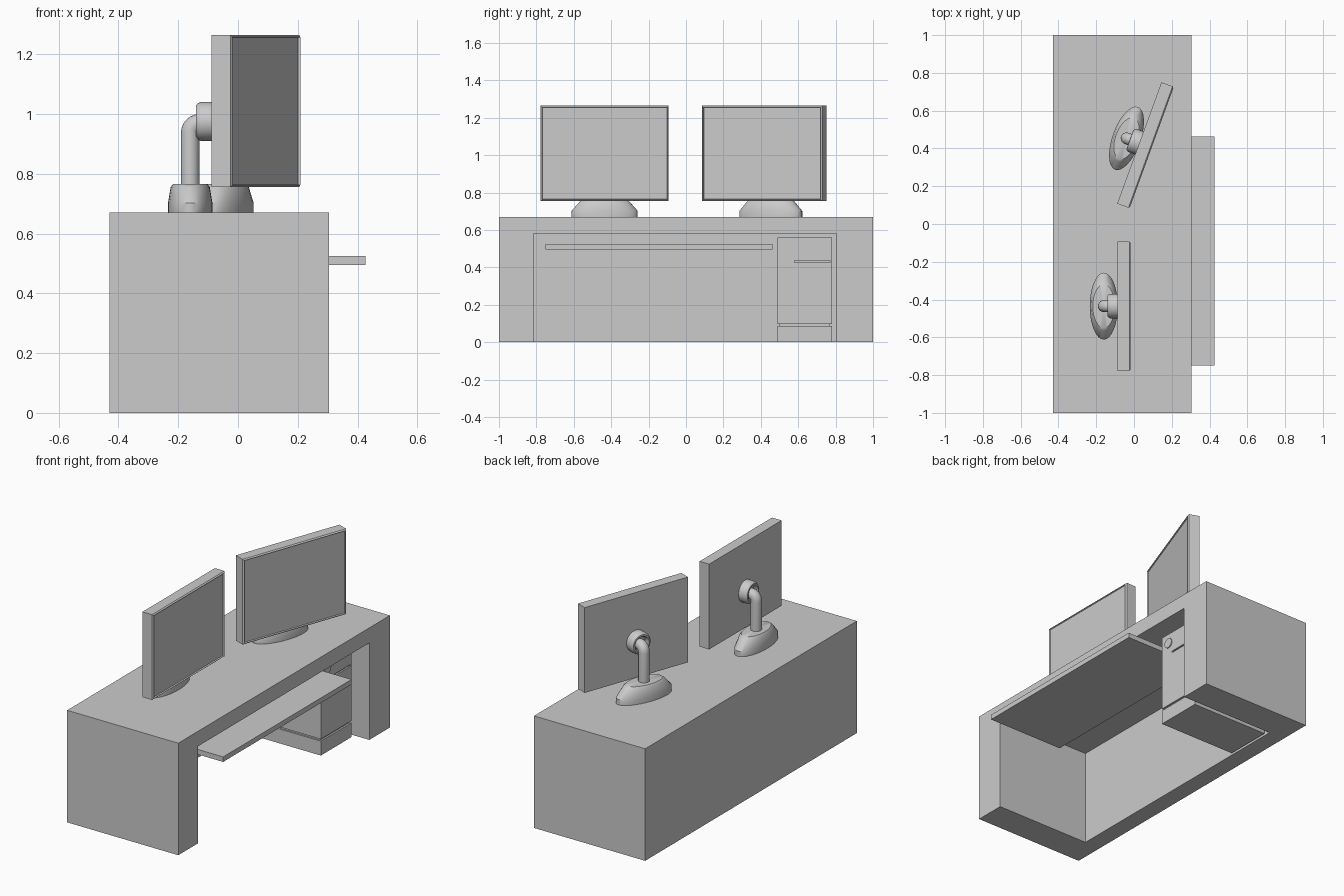
import bpy, bmesh, math
from mathutils import Matrix, Vector

old = bpy.data.objects.get("Cube")
if old:
    bpy.data.objects.remove(old, do_unlink=True)

GREY = (0.6, 0.6, 0.6, 1)
grey = bpy.data.materials.new("plain grey")
grey.use_nodes = True
grey.diffuse_color = GREY
grey.node_tree.nodes["Principled BSDF"].inputs["Base Color"].default_value = GREY


def finish(name, bm, smooth=False):
    """Turn a bmesh into a named, coloured object."""
    bmesh.ops.recalc_face_normals(bm, faces=bm.faces)
    mesh = bpy.data.meshes.new(name)
    bm.to_mesh(mesh)
    bm.free()
    mesh.materials.append(grey)
    obj = bpy.data.objects.new(name, mesh)
    bpy.context.collection.objects.link(obj)
    if smooth:
        activate(obj)
        bpy.ops.object.shade_smooth_by_angle(angle=math.radians(35))
    return obj


def activate(obj):
    bpy.ops.object.select_all(action="DESELECT")
    obj.select_set(True)
    bpy.context.view_layer.objects.active = obj


def box_mesh(x, y, z):
    """Box given by its (low, high) range on each axis."""
    bm = bmesh.new()
    bmesh.ops.create_cube(bm, size=1)
    for v in bm.verts:
        v.co = [r[0] if c < 0 else r[1] for c, r in zip(v.co, (x, y, z))]
    return bm


def box(name, x, y, z):
    return finish(name, box_mesh(x, y, z))


def cut(obj, x, y, z):
    """Cut a box-shaped space out of an object."""
    cutter = box("cutter", x, y, z)
    cutter.hide_render = True
    mod = obj.modifiers.new("cut", "BOOLEAN")
    mod.operation = "DIFFERENCE"
    mod.solver = "EXACT"
    mod.object = cutter
    activate(obj)
    bpy.ops.object.modifier_apply(modifier=mod.name)
    bpy.data.objects.remove(cutter, do_unlink=True)


def lathe(name, profile, matrix, steps=32):
    """Spin a (radius, height) profile round z, then place it."""
    bm = bmesh.new()
    verts = [bm.verts.new((r, 0, h)) for r, h in profile]
    edges = [bm.edges.new(pair) for pair in zip(verts, verts[1:])]
    bmesh.ops.spin(bm, geom=verts + edges, cent=(0, 0, 0), axis=(0, 0, 1),
                   angle=math.tau, steps=steps)
    bmesh.ops.remove_doubles(bm, verts=bm.verts, dist=0.0005)
    bm.transform(matrix)
    return finish(name, bm, smooth=True)


def tube(name, points, radius, matrix, sides=20):
    """Sweep a circle along a path in the xz plane."""
    bm = bmesh.new()
    points = [Vector(p) for p in points]
    side = Vector((0, 1, 0))
    rings = []
    for i, p in enumerate(points):
        along = (points[min(i + 1, len(points) - 1)] - points[max(i - 1, 0)]).normalized()
        across = along.cross(side)
        angles = [math.tau * k / sides for k in range(sides)]
        rings.append([bm.verts.new(p + radius * (math.cos(a) * side + math.sin(a) * across))
                      for a in angles])
    for low, high in zip(rings, rings[1:]):
        for k in range(sides):
            n = (k + 1) % sides
            bm.faces.new((low[k], low[n], high[n], high[k]))
    bm.faces.new(rings[0])
    bm.faces.new(rings[-1])
    bm.transform(matrix)
    return finish(name, bm, smooth=True)


# Desk: one solid block with an open knee space
desk = box("desk", (-0.43, 0.305), (-1, 1), (0, 0.67))
cut(desk, (-0.325, 0.4), (-0.815, 0.805), (-0.1, 0.58))

# Sliding keyboard tray
box("keyboard_tray", (-0.08, 0.427), (-0.75, 0.463), (0.495, 0.525))

# Computer case with a drive slot, standing on a plinth
case = box("computer_case", (-0.31, 0.205), (0.49, 0.78), (0.098, 0.56))
cut(case, (0.195, 0.3), (0.58, 0.77), (0.427, 0.437))
box("case_gap", (-0.3, 0.195), (0.5, 0.77), (0.08, 0.1))
box("case_plinth", (-0.31, 0.205), (0.49, 0.78), (0, 0.086))
lathe("power_button", [(0, -0.01), (0.03, -0.01), (0.03, 0.006), (0, 0.006)],
      Matrix.Translation((0.205, 0.55, 0.5)) @ Matrix.Rotation(math.pi / 2, 4, "Y"))


def monitor(label, x, y, turn):
    """Screen, foot, neck and mount; the screen looks along +x."""
    place = Matrix.Translation((x, y, 0)) @ Matrix.Rotation(math.radians(turn), 4, "Z")
    stand = place @ Matrix.Translation((-0.107, 0, 0))

    # Panel with chamfered front rim and recessed display
    bm = box_mesh((-0.035, 0.035), (-0.342, 0.342), (0.755, 1.265))
    front = max(bm.faces, key=lambda f: f.calc_center_median().x)
    bmesh.ops.bevel(bm, geom=list(front.edges), offset=0.007, segments=1, affect="EDGES")
    front = max(bm.faces, key=lambda f: f.calc_center_median().x)
    bmesh.ops.inset_region(bm, faces=[front], thickness=0.004)
    bmesh.ops.translate(bm, verts=front.verts, vec=(-0.008, 0, 0))
    bm.transform(place)
    finish(label + "_monitor_panel", bm)

    # Oval foot
    foot = [(0, 0.67), (0.177, 0.67), (0.177, 0.702), (0.13, 0.755),
            (0.115, 0.765), (0, 0.765)]
    oval = Matrix(((0.42, 0, 0, 0), (0, 1, 0, 0), (0, 0, 1, 0), (0, 0, 0, 1)))
    # widen the upper rings across the short side
    obj = lathe(label + "_monitor_foot", foot, oval)
    for v in obj.data.vertices:
        if v.co.z > 0.71:
            v.co.x *= 1.2
    obj.data.transform(stand)

    # Neck with a bent top
    bend = [(0.032 - 0.032 * math.cos(a), 0, 0.937 + 0.032 * math.sin(a))
            for a in (math.pi / 2 * k / 6 for k in range(7))]
    tube(label + "_monitor_neck", [(0, 0, 0.76)] + bend + [(0.06, 0, 0.969)], 0.031, stand)

    # Round cupped mount on the panel's back
    mount = [(0, 0.03), (0.038, 0.03), (0.042, 0.048), (0.047, 0.053), (0.055, 0.052),
             (0.062, 0.045), (0.065, 0.035), (0.065, -0.005), (0, -0.005)]
    lathe(label + "_monitor_mount", mount,
          place @ Matrix.Translation((-0.035, 0, 0.975)) @ Matrix.Rotation(-math.pi / 2, 4, "Y"))


monitor("near", -0.053, -0.435, 0)
monitor("far", 0.061, 0.417, -20)
